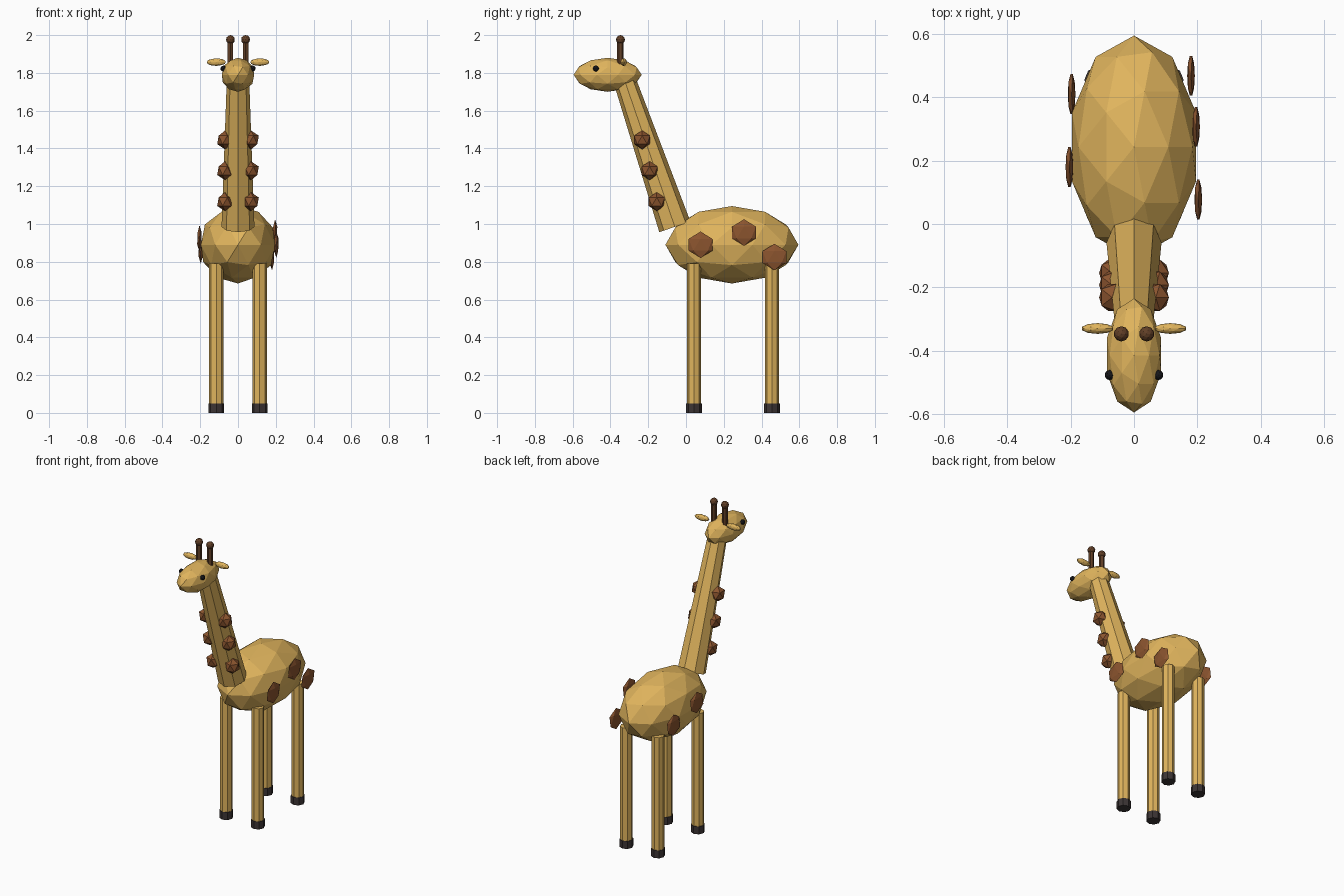
import bpy, bmesh
from mathutils import Vector, Matrix

if "Cube" in bpy.data.objects:
    bpy.data.objects.remove(bpy.data.objects["Cube"])


def material(name, rgb):
    m = bpy.data.materials.new(name)
    m.diffuse_color = (*rgb, 1)
    m.use_nodes = True
    m.node_tree.nodes["Principled BSDF"].inputs["Base Color"].default_value = m.diffuse_color
    return m


HIDE = material("hide", (0.75, 0.46, 0.11))
PATCH = material("patch", (0.26, 0.09, 0.028))
HORN = material("horn", (0.12, 0.05, 0.02))
HOOF = material("hoof", (0.045, 0.035, 0.035))
EYE = material("eye", (0.008, 0.008, 0.01))


def finish(bm, name, mat):
    mesh = bpy.data.meshes.new(name)
    bm.to_mesh(mesh)
    bm.free()
    mesh.materials.append(mat)
    obj = bpy.data.objects.new(name, mesh)
    bpy.context.collection.objects.link(obj)
    return obj


def blob(name, center, radii, mat, level=2):
    """Faceted ellipsoid."""
    bm = bmesh.new()
    bmesh.ops.create_icosphere(
        bm, subdivisions=level, radius=1,
        matrix=Matrix.Translation(center) @ Matrix.Diagonal((*radii, 1)))
    return finish(bm, name, mat)


def rod(name, start, end, r1, r2, mat, sides=8):
    """Tapered prism between two points."""
    a, b = Vector(start), Vector(end)
    d = b - a
    # tilt about x only keeps a corner facing front and back
    tilt = Vector((0, 0, 1)).rotation_difference(d).to_matrix().to_4x4()
    bm = bmesh.new()
    bmesh.ops.create_cone(
        bm, cap_ends=True, segments=sides, radius1=r1, radius2=r2,
        depth=d.length, matrix=Matrix.Translation((a + b) / 2) @ tilt)
    return finish(bm, name, mat)


# Body, neck and head
blob("body", (0, 0.243, 0.89), (0.206, 0.352, 0.205), HIDE)
rod("neck", (0, -0.059, 0.985), (0, -0.33, 1.775), 0.087, 0.059, HIDE)
blob("head", (0, -0.415, 1.79), (0.09, 0.18, 0.09), HIDE)

for side, s in (("left", -1), ("right", 1)):
    # Legs and hooves
    for end, y in (("front", 0.042), ("rear", 0.455)):
        x = s * 0.115
        rod(f"{end}_{side}_leg", (x, y, 0.03), (x, y, 0.79), 0.038, 0.038, HIDE)
        rod(f"{end}_{side}_hoof", (x, y, 0), (x, y, 0.05), 0.042, 0.042, HOOF)

    # Horns with knobs
    rod(f"{side}_horn", (s * 0.04, -0.347, 1.84), (s * 0.04, -0.347, 1.975),
        0.017, 0.017, HORN, 6)
    blob(f"{side}_horn_knob", (s * 0.04, -0.347, 1.976), (0.024,) * 3, HORN)

    # Ears and eyes
    blob(f"{side}_ear", (s * 0.115, -0.33, 1.857), (0.052, 0.017, 0.02), HIDE)
    blob(f"{side}_eye", (s * 0.077, -0.477, 1.823), (0.016,) * 3, EYE)

    # Neck patches
    for i, (y, z) in enumerate(((-0.155, 1.118), (-0.193, 1.282), (-0.232, 1.445))):
        blob(f"{side}_neck_patch_{i + 1}", (s * 0.069, y, z), (0.046, 0.05, 0.05),
             PATCH, 1)

# Flat patches on the flanks
FLANK = ((0.203, 0.077, 0.89), (0.196, 0.307, 0.955), (0.18, 0.468, 0.825),
         (-0.204, 0.18, 0.923), (-0.197, 0.41, 0.86))
for i, c in enumerate(FLANK):
    blob(f"flank_patch_{i + 1}", c, (0.0135, 0.074, 0.07), PATCH, 1)
